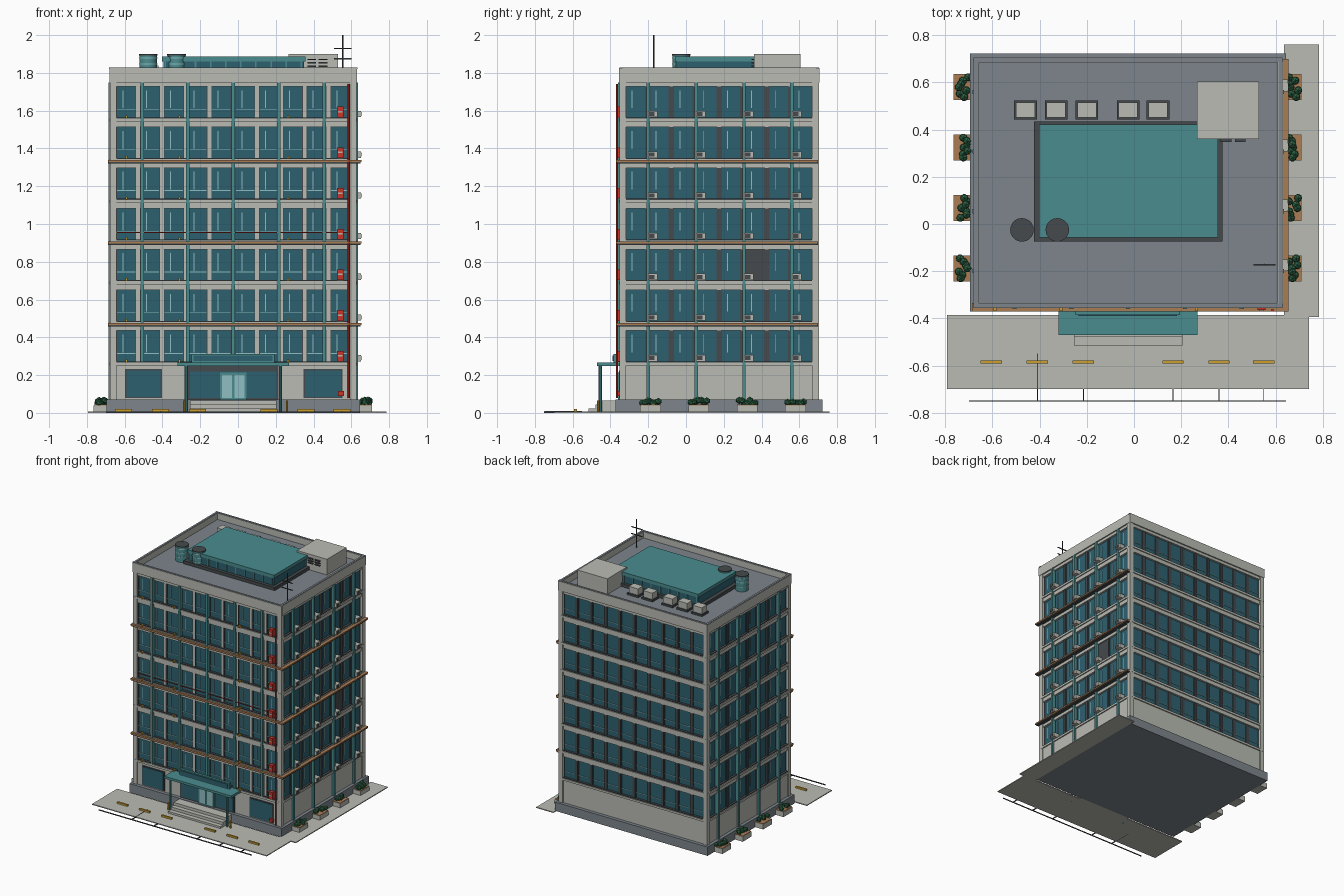
import bpy, bmesh, math, random
from mathutils import Matrix, Vector

random.seed(4)
cube = bpy.data.objects.get("Cube")
if cube:
    bpy.data.objects.remove(cube)

COLOURS = {
    "light_concrete": (0.49, 0.50, 0.45), "slate_grey": (0.205, 0.235, 0.26),
    "blue_glass": (0.027, 0.118, 0.16), "teal_metal": (0.07, 0.265, 0.275),
    "dark_grey": (0.06, 0.068, 0.072), "timber": (0.40, 0.205, 0.09),
    "leaf_green": (0.026, 0.127, 0.06), "red_paint": (0.58, 0.035, 0.022),
    "yellow_paint": (0.61, 0.35, 0.03), "pale_teal": (0.28, 0.52, 0.54)}
MATS = {}
for name, rgb in COLOURS.items():
    m = bpy.data.materials.new(name)
    m.use_nodes = True
    m.diffuse_color = (*rgb, 1)
    m.node_tree.nodes["Principled BSDF"].inputs["Base Color"].default_value = (*rgb, 1)
    MATS[name] = m

PARTS = {}


def mesh_for(part, mat):
    return PARTS.setdefault(part, (bmesh.new(), mat))[0]


def box(part, mat, x, y, z, frame=Matrix()):
    """Box spanning the ranges x, y, z inside a frame."""
    centre = Vector([(a + b) / 2 for a, b in (x, y, z)])
    size = [b - a for a, b in (x, y, z)]
    bmesh.ops.create_cube(mesh_for(part, mat), size=1,
                          matrix=frame @ Matrix.Translation(centre) @ Matrix.Diagonal((*size, 1)))


def tube(part, mat, x, y, z, r, sides=8):
    bmesh.ops.create_cone(mesh_for(part, mat), cap_ends=True, segments=sides,
                          radius1=r, radius2=r, depth=z[1] - z[0],
                          matrix=Matrix.Translation((x, y, (z[0] + z[1]) / 2)))


def around(c, w):
    return (c - w / 2, c + w / 2)


# Main masses
CX, CY = -0.025, 0.175
HX, HY = 0.63, 0.505
FLOORS, PITCH, SILL, HEAD = 7, 0.2155, 0.27, 0.165
centre = Matrix.Translation((CX, CY, 0))
box("plinth", "slate_grey", (-0.67, 0.67), (-0.547, 0.547), (0, 0.07), centre)
box("ground_storey", "light_concrete", (-0.645, 0.645), (-0.52, 0.52), (0.07, SILL), centre)
box("glass_core", "blue_glass", (-HX, HX), (-HY, HY), (SILL, 1.75), centre)
for sx in (-1, 1):
    for sy in (-1, 1):
        box("corner_columns", "light_concrete", around(sx * 0.635, 0.036),
            around(sy * 0.51, 0.036), (0.07, 1.75), centre)


# Facades: each frame has x along the wall and -y outwards
def facade(side, angle, half, depth, count, pier):
    f = centre @ Matrix.Rotation(math.radians(angle), 4, "Z")
    step = 2 * half / count
    for i in range(count + 1):
        box(side + "_piers", pier, around(-half + i * step, 0.02),
            (-depth - 0.01, -depth), (SILL, 1.75), f)
    for k in range(FLOORS):
        z = SILL + k * PITCH
        top = z + HEAD
        box(side + "_spandrels", "light_concrete", (-half, half),
            (-depth - 0.016, -depth), (top, min(z + PITCH, 1.75)), f)
        box(side + "_sills", "light_concrete", (-half - 0.015, half + 0.015),
            (-depth - 0.024, -depth), (z - 0.02, z - 0.004), f)
        box(side + "_sill_shadow_strips", "dark_grey", (-half, half),
            (-depth - 0.018, -depth), (z - 0.004, z + 0.002), f)
        for i in range(count):
            c = -half + (i + 0.5) * step
            if side in ("front", "back"):
                box(side + "_transoms", "pale_teal", around(c, step - 0.02),
                    (-depth - 0.004, -depth), around(z + 0.045, 0.004), f)
            if side != "back":
                box(side + "_glazing_bars", "pale_teal", around(c - 0.018, 0.005),
                    (-depth - 0.003, -depth), (z + 0.05, top - 0.02), f)
            for e in (-1, 1):
                box(side + "_window_frames", "dark_grey",
                    around(c + e * (step / 2 - 0.012), 0.005),
                    (-depth - 0.007, -depth), (z, top), f)
    return f


front = facade("front", 0, HX, HY, 10, "light_concrete")
right = facade("left_side", 90, HY, HX, 8, "dark_grey")
back = facade("back", 180, HX, HY, 10, "dark_grey")
left = facade("right_side", 270, HY, HX, 8, "dark_grey")

# Vertical teal fins
for i in range(-2, 3):
    box("front_fins", "teal_metal", around(i * 0.241, 0.018),
        (-HY - 0.03, -HY), (SILL, 1.75), front)
for f, s in ((right, 1), (left, -1)):
    for i in range(4):
        box("side_fins", "teal_metal", around(s * (i * 0.253 - 0.374), 0.018),
            (-HX - 0.03, -HX), (0.05, 1.75), f)

# Open dark window and wall-mounted cooling units
z = SILL + 2 * PITCH
box("open_window", "dark_grey", around(0.193, 0.1), (-HX - 0.006, -HX), (z, z + HEAD), right)
for k in range(FLOORS):
    z = SILL + k * PITCH
    for i in range(4):
        c = i * 0.254 - 0.35
        box("cooling_units", "light_concrete", around(c, 0.05), (-HX - 0.047, -HX),
            (z + 0.003, z + 0.036), right)
        box("cooling_unit_grilles", "dark_grey", around(c - 0.006, 0.028), (-HX - 0.049, -HX - 0.04),
            (z + 0.009, z + 0.03), right)

# Timber ledges wrapping two sides
for k in (1, 3, 5):
    z = SILL + k * PITCH - 0.02
    for part, mat, a, b, grow in (("timber_ledges", "timber", z, z + 0.011, 0),
                                  ("ledge_rails", "dark_grey", z - 0.007, z, -0.006)):
        box(part, mat, (-0.687, 0.655 + grow), (-0.37 - grow, -0.335), (a, b))
        box(part, mat, (0.605, 0.655 + grow), (-0.335, 0.70), (a, b))

# Red riser pipe, hose cabinets and small lamps on the front
tube("red_riser", "red_paint", 0.587, -0.365, (0.08, 1.74), 0.006)
box("red_cross_pipe", "red_paint", (-0.66, 0.587), (-0.353, -0.348), (0.953, 0.957))
for k in range(FLOORS):
    z = SILL + k * PITCH
    box("red_cabinets", "red_paint", around(0.541, 0.034), (-0.365, -0.335), (z + 0.002, z + 0.058))
    box("cabinet_plates", "light_concrete", around(0.541, 0.022), (-0.368, -0.36), (z + 0.028, z + 0.036))
    for x in (-0.59, -0.31, 0.265):
        box("sill_lamps", "yellow_paint", around(x, 0.012), (-0.368, -0.345), (z - 0.002, z + 0.012))
box("pipe_valve", "red_paint", around(0.545, 0.03), (-0.37, -0.34), (0.09, 0.115))

# Entrance, shop windows, canopy and steps
for x in ((-0.59, -0.41), (0.355, 0.545)):
    box("shop_window_frames", "dark_grey", (x[0] - 0.008, x[1] + 0.008), (-0.35, -0.34), (0.078, 0.232))
    box("shop_windows", "blue_glass", x, (-0.354, -0.345), (0.085, 0.225))
box("entrance_surround", "dark_grey", (-0.265, 0.215), (-0.35, -0.34), (0.07, 0.255))
box("entrance_glass", "blue_glass", (-0.255, 0.205), (-0.354, -0.345), (0.08, 0.22))
box("door_frame", "teal_metal", (-0.095, 0.045), (-0.36, -0.345), (0.07, 0.215))
for x in (-0.058, 0.008):
    box("door_leaves", "pale_teal", around(x, 0.054), (-0.364, -0.355), (0.08, 0.2))
box("canopy", "teal_metal", (-0.32, 0.27), (-0.47, -0.34), (0.248, 0.266))
box("canopy_sign_board", "teal_metal", (-0.247, 0.194), (-0.385, -0.365), (0.266, 0.312))
box("sign_board_face", "blue_glass", (-0.235, 0.182), (-0.39, -0.38), (0.274, 0.304))
for x in (-0.275, 0.225):
    tube("canopy_posts", "teal_metal", x, -0.455, (0, 0.25), 0.009)
for i in range(3):
    box("entrance_steps", "light_concrete", (-0.255, 0.205), (-0.515 + i * 0.035, -0.37),
        (i * 0.022, i * 0.022 + 0.022))
for x in (-0.285, 0.26):
    tube("bollards", "yellow_paint", x, -0.465, (0, 0.065), 0.006)

# Paving, parking marks and wheel stops
box("front_paving", "light_concrete", (-0.793, 0.742), (-0.70, -0.385), (0, 0.007))
box("side_paving", "light_concrete", (0.635, 0.785), (-0.395, 0.76), (0, 0.007))
box("parking_edge_line", "dark_grey", (-0.70, 0.645), (-0.752, -0.748), (0, 0.008))
for x in (-0.605, -0.41, -0.215, 0.165, 0.36, 0.55):
    box("wheel_stops", "yellow_paint", around(x, 0.09), around(-0.585, 0.014), (0.006, 0.02))
    if x > -0.6:
        reach = -0.55 if x == -0.41 else -0.70
        box("parking_marks", "dark_grey", around(x, 0.004), (-0.75, reach), (0, 0.009))

# Planters with shrubs
for x in (-0.727, 0.673):
    for i in range(4):
        y = -0.188 + i * 0.256
        box("planters", "light_concrete", around(x, 0.075), around(y, 0.11), (0, 0.04))
        box("planter_soil", "timber", around(x, 0.072), around(y, 0.106), (0.038, 0.044))
        for j in range(7):
            spot = (x + random.uniform(-0.018, 0.024), y + (j - 3) * 0.014, random.uniform(0.05, 0.068))
            bmesh.ops.create_icosphere(mesh_for("shrubs", "leaf_green"), subdivisions=1,
                                       radius=0.019, matrix=Matrix.Translation(spot))

# Roof deck and parapet
DECK = 1.775
box("roof_deck", "slate_grey", (-0.645, 0.645), (-0.52, 0.52), (1.75, DECK), centre)
for s in (-1, 1):
    box("parapet", "light_concrete", (-0.655, 0.655), around(s * 0.52, 0.022), (1.75, 1.825), centre)
    box("parapet", "light_concrete", around(s * 0.645, 0.022), (-0.52, 0.52), (1.75, 1.825), centre)
    box("parapet_coping", "slate_grey", (-0.657, 0.657), around(s * 0.52, 0.016), (1.82, 1.828), centre)
    box("parapet_coping", "slate_grey", around(s * 0.645, 0.016), (-0.52, 0.52), (1.82, 1.828), centre)

# Roof lantern with glazed sides
box("lantern_kerb", "dark_grey", (-0.425, 0.375), (-0.075, 0.435), (DECK, 1.80))
box("lantern_glass", "blue_glass", (-0.395, 0.35), (-0.05, 0.415), (1.80, 1.865))
box("lantern_roof", "teal_metal", (-0.403, 0.357), (-0.057, 0.422), (1.86, 1.886))
for i in range(10):
    box("lantern_bars", "teal_metal", around(-0.385 + i * 0.08, 0.008), (-0.055, 0.42), (1.80, 1.865))

# Plant room with louvres
box("plant_room", "light_concrete", (0.268, 0.53), (0.36, 0.605), (DECK, 1.90))
for i in range(3):
    for x in (0.39, 0.45):
        box("plant_room_louvres", "dark_grey", around(x, 0.045), (0.348, 0.362),
            around(1.835 + i * 0.018, 0.007))

# Roof condensers
for x in (-0.46, -0.33, -0.2, -0.025, 0.102):
    box("condenser_bases", "dark_grey", around(x, 0.096), around(0.483, 0.082), (DECK, 1.79))
    box("condensers", "light_concrete", around(x, 0.08), around(0.483, 0.064), (1.79, 1.84))

# Water tanks
for x in (-0.475, -0.325):
    tube("water_tanks", "teal_metal", x, -0.025, (DECK, 1.893), 0.047, 20)
    tube("tank_lids", "dark_grey", x, -0.025, (1.893, 1.90), 0.05, 20)
    for z in (1.81, 1.845, 1.875):
        tube("tank_bands", "pale_teal", x, -0.025, (z, z + 0.006), 0.049, 20)

# Antenna
tube("antenna_mast", "dark_grey", 0.554, -0.172, (DECK, 2.0), 0.004)
for z in (1.875, 1.93):
    box("antenna_arms", "dark_grey", (0.507, 0.60), around(-0.172, 0.006), around(z, 0.006))

# Turn each collected part into an object
for name, (bm, mat) in PARTS.items():
    mesh = bpy.data.meshes.new(name)
    bm.to_mesh(mesh)
    bm.free()
    mesh.materials.append(MATS[mat])
    obj = bpy.data.objects.new(name, mesh)
    bpy.context.scene.collection.objects.link(obj)
    if name in ("water_tanks", "tank_lids", "tank_bands", "antenna_mast", "red_riser", "canopy_posts"):
        bpy.context.view_layer.objects.active = obj
        obj.select_set(True)
        bpy.ops.object.shade_smooth_by_angle()
        obj.select_set(False)
